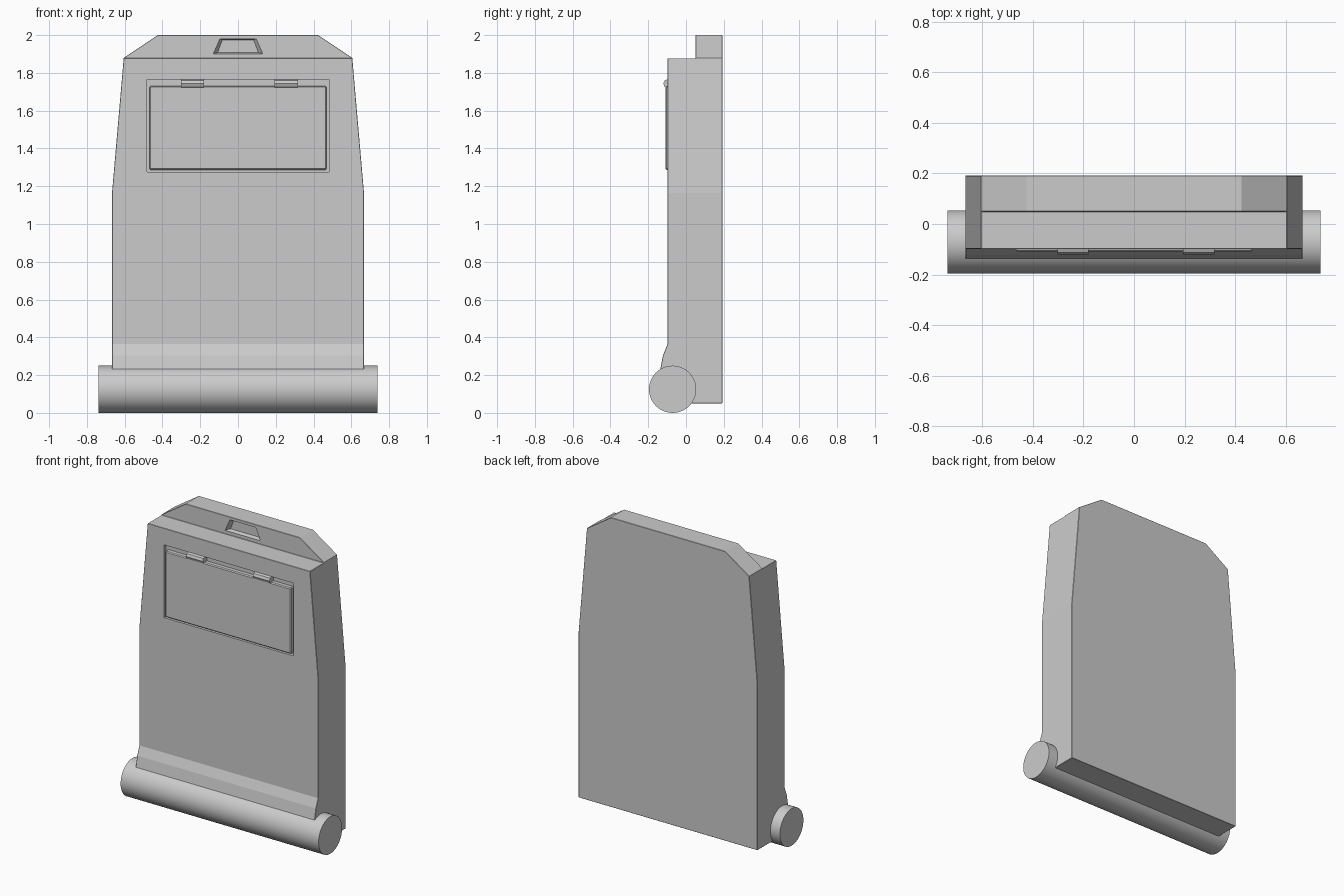
import bpy, bmesh, math
from mathutils import Vector

if "Cube" in bpy.data.objects:
    bpy.data.objects.remove(bpy.data.objects["Cube"])


def new_object(name, bm):
    bmesh.ops.recalc_face_normals(bm, faces=bm.faces)
    mesh = bpy.data.meshes.new(name)
    bm.to_mesh(mesh)
    bm.free()
    ob = bpy.data.objects.new(name, mesh)
    bpy.context.collection.objects.link(ob)
    return ob


def prism(name, front, back):
    """Solid between two matching point loops."""
    bm = bmesh.new()
    a = [bm.verts.new(p) for p in front]
    b = [bm.verts.new(p) for p in back]
    bm.faces.new(a)
    bm.faces.new(b)
    n = len(a)
    for i in range(n):
        j = (i + 1) % n
        bm.faces.new((a[i], a[j], b[j], b[i]))
    return new_object(name, bm)


def outline(points, y):
    """Mirror a right half (x, z) outline about x = 0."""
    full = points + [(-x, z) for x, z in reversed(points)]
    return [(x, y, z) for x, z in full]


def activate(ob):
    bpy.ops.object.select_all(action='DESELECT')
    ob.select_set(True)
    bpy.context.view_layer.objects.active = ob


def boolean(ob, cutter, operation):
    mod = ob.modifiers.new("cut", 'BOOLEAN')
    mod.object, mod.operation, mod.solver = cutter, operation, 'EXACT'
    activate(ob)
    bpy.ops.object.modifier_apply(modifier=mod.name)
    bpy.data.objects.remove(cutter)


def bevel(ob, width, angle=60):
    mod = ob.modifiers.new("edge_bevel", 'BEVEL')
    mod.width, mod.segments = width, 1
    mod.limit_method, mod.angle_limit = 'ANGLE', math.radians(angle)
    activate(ob)
    bpy.ops.object.modifier_apply(modifier=mod.name)


def rod(name, x0, x1, y, z, r, sides):
    ring = [(y + r * math.cos(2 * math.pi * i / sides),
             z + r * math.sin(2 * math.pi * i / sides)) for i in range(sides)]
    ob = prism(name, [(x0, *p) for p in ring], [(x1, *p) for p in ring])
    activate(ob)
    bpy.ops.object.shade_smooth_by_angle(angle=math.radians(30))
    return ob


# Body: front silhouette intersected with the stepped, flared side profile
body = prism("body", *[outline([(0.667, 0.05), (0.667, 1.165), (0.605, 1.88), (0.425, 2.0)], y)
                       for y in (-0.3, 0.192)])
side = [(0.3, 0.0), (0.3, 2.1), (0.05, 2.1), (0.05, 1.877), (-0.098, 1.877), (-0.098, 0.365),
        (-0.122, 0.305), (-0.137, 0.225), (-0.075, 0.125), (0.0, 0.0)]
boolean(body, prism("side_cutter", *[[(x, *p) for p in side] for x in (-1, 1)]), 'INTERSECT')
bevel(body, 0.006)

# Door recess
recess = [(0.483, 1.275), (0.483, 1.765)]
boolean(body, prism("door_cutter", outline(recess, -0.2), outline(recess, -0.075)), 'DIFFERENCE')

# Tapered handle recess in the raised back panel
boolean(body, prism("handle_cutter",
                    outline([(0.136, 1.899), (0.099, 1.982)], 0.045),
                    outline([(0.108, 1.908), (0.083, 1.974)], 0.075)), 'DIFFERENCE')

# Door panel
panel = [(0.469, 1.287), (0.469, 1.73)]
door = prism("door", outline(panel, -0.108), outline(panel, -0.07))
bevel(door, 0.006)

# Hinges
for side_name, x in (("left", -0.241), ("right", 0.256)):
    rod("hinge_" + side_name, x - 0.062, x + 0.062, -0.096, 1.743, 0.024, 8)

# Base roller
rod("base_roller", -0.738, 0.738, -0.071, 0.125, 0.125, 48)
